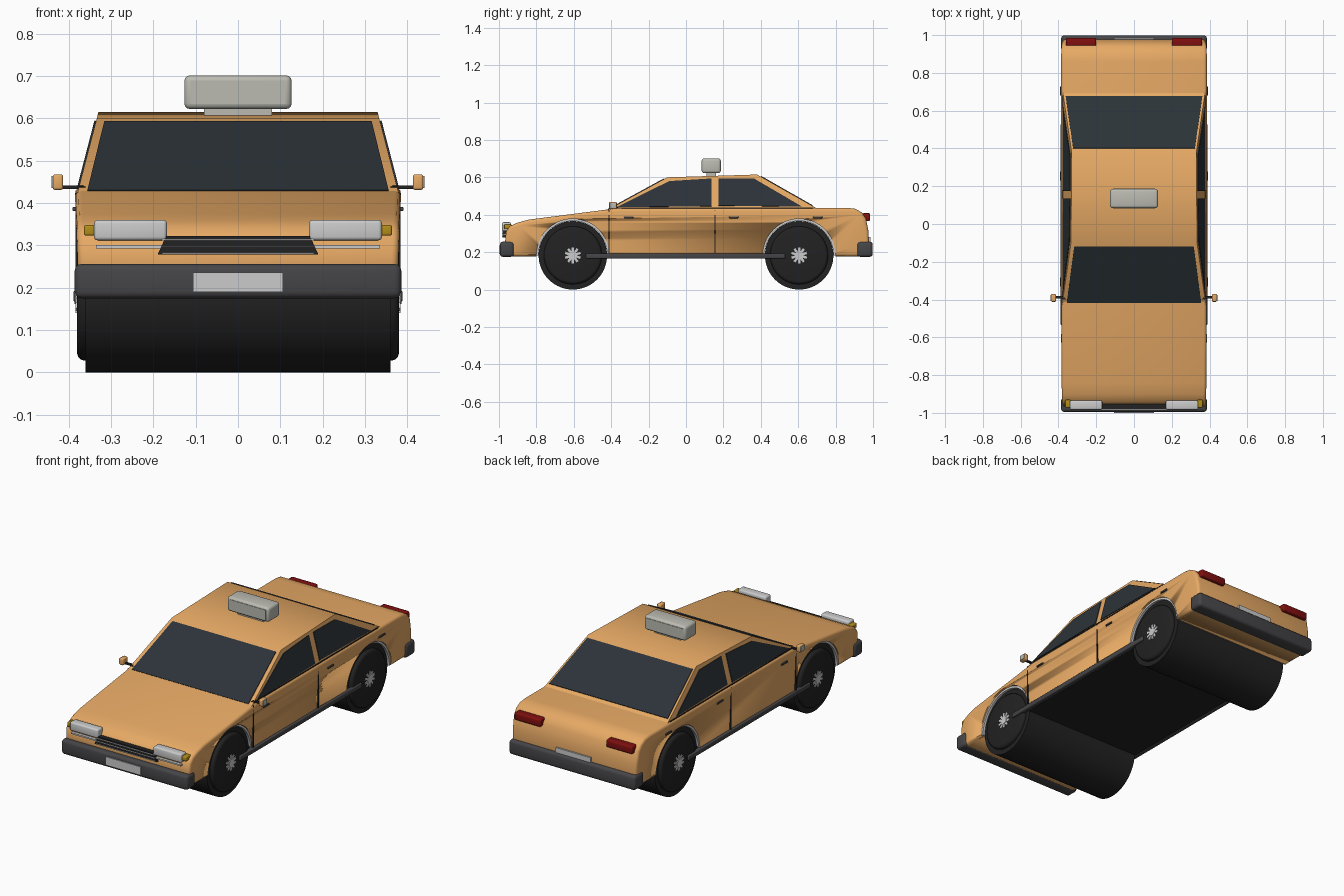
import bpy
import bmesh
from math import cos, sin, pi, radians
from mathutils import Matrix

if "Cube" in bpy.data.objects:
    bpy.data.objects.remove(bpy.data.objects["Cube"], do_unlink=True)


def material(name, r, g, b, rough=0.5):
    m = bpy.data.materials.new(name)
    m.use_nodes = True
    m.diffuse_color = (r, g, b, 1)
    bsdf = m.node_tree.nodes["Principled BSDF"]
    bsdf.inputs["Base Color"].default_value = (r, g, b, 1)
    bsdf.inputs["Roughness"].default_value = rough
    return m


PAINT = material("orange_paint", 0.8, 0.4, 0.13)
GLASS = material("dark_glass", 0.025, 0.033, 0.04)
RUBBER = material("black_rubber", 0.016, 0.016, 0.016)
BUMPER = material("grey_plastic", 0.06, 0.06, 0.065)
CHROME = material("light_metal", 0.55, 0.55, 0.55)
SIGN = material("sign_plastic", 0.5, 0.5, 0.45)
RED = material("tail_red", 0.22, 0.005, 0.005)
AMBER = material("amber", 0.45, 0.27, 0.01)
SIDES = (("left", 1), ("right", -1))


def finish(name, bm, mat, bevel=0, segments=3, smooth=True):
    bmesh.ops.recalc_face_normals(bm, faces=bm.faces)
    mesh = bpy.data.meshes.new(name)
    bm.to_mesh(mesh)
    bm.free()
    ob = bpy.data.objects.new(name, mesh)
    bpy.context.collection.objects.link(ob)
    mesh.materials.append(mat)
    if bevel:
        mod = ob.modifiers.new("Bevel", "BEVEL")
        mod.width, mod.segments = bevel, segments
        mod.limit_method, mod.angle_limit = "ANGLE", radians(40)
    bpy.ops.object.select_all(action="DESELECT")
    ob.select_set(True)
    bpy.context.view_layer.objects.active = ob
    for mod in list(ob.modifiers):
        bpy.ops.object.modifier_apply(modifier=mod.name)
    if smooth:
        bpy.ops.object.shade_smooth_by_angle(angle=radians(35))
    return ob


def box(name, x, y, z, mat, bevel=0):
    """Box from (min, max) pairs."""
    bm = bmesh.new()
    bmesh.ops.create_cube(bm, size=1)
    for v in bm.verts:
        for i, (lo, hi) in enumerate((x, y, z)):
            v.co[i] = (lo + hi) / 2 + v.co[i] * (hi - lo)
    return finish(name, bm, mat, bevel)


def paired(name, x, *args, **kw):
    for side, s in SIDES:
        box(f"{side}_{name}", sorted((s * x[0], s * x[1])), *args, **kw)


def prism(name, profile, half_width, mat, bevel=0):
    """Side profile (y, z) spanned across x, its width depending on height."""
    bm = bmesh.new()
    rings = [[bm.verts.new((s * half_width(z), y, z)) for y, z in profile] for s in (-1, 1)]
    for ring in rings:
        bm.faces.new(ring)
    for i in range(len(profile)):
        j = (i + 1) % len(profile)
        bm.faces.new((rings[0][i], rings[0][j], rings[1][j], rings[1][i]))
    return finish(name, bm, mat, bevel)


def panel(name, points, mat, thickness=0.008):
    """Flat pane, thickened evenly about its plane."""
    bm = bmesh.new()
    face = bm.faces.new([bm.verts.new(p) for p in points])
    face.normal_update()
    n = face.normal.copy()
    new = bmesh.ops.extrude_face_region(bm, geom=[face])["geom"]
    for v in [g for g in new if isinstance(g, bmesh.types.BMVert)]:
        v.co += n * thickness
    for v in bm.verts:
        v.co -= n * thickness / 2
    return finish(name, bm, mat, smooth=False)


def cylinder(name, x, y, z, radius, mat, bevel=0, sides=64):
    bm = bmesh.new()
    bmesh.ops.create_cone(bm, cap_ends=True, segments=sides, radius1=radius, radius2=radius, depth=x[1] - x[0],
                          matrix=Matrix.Translation(((x[0] + x[1]) / 2, y, z)) @ Matrix.Rotation(pi / 2, 4, "Y"))
    return finish(name, bm, mat, bevel)


AXLES = (("front", -0.605), ("rear", 0.605))
HUB = 0.183

# Lower body with wheel arches cut through
body = prism("body", [(-0.955, 0.178), (-0.967, 0.26), (-0.962, 0.31), (-0.94, 0.34), (-0.9, 0.358),
                      (-0.84, 0.374), (-0.42, 0.428), (-0.38, 0.434), (0.86, 0.437), (0.905, 0.432),
                      (0.94, 0.412), (0.962, 0.38), (0.976, 0.31), (0.978, 0.25), (0.968, 0.178)],
             lambda z: 0.386 - (0.437 - z) * 0.04, PAINT, bevel=0.016)
for end, y in AXLES:
    cutter = cylinder("arch_cutter", (-0.5, 0.5), y, HUB, 0.195, PAINT)
    cutter.hide_render = True
    mod = body.modifiers.new("Arch", "BOOLEAN")
    mod.operation, mod.solver, mod.object = "DIFFERENCE", "EXACT", cutter
    bpy.ops.object.select_all(action="DESELECT")
    body.select_set(True)
    bpy.context.view_layer.objects.active = body
    bpy.ops.object.modifier_apply(modifier=mod.name)
    bpy.data.objects.remove(cutter, do_unlink=True)
    arc = [(r, pi * i / 32) for r, steps in ((0.197, range(33)), (0.184, range(32, -1, -1))) for i in steps]
    prism(f"{end}_arch_lining", [(y + r * cos(a), HUB + r * sin(a)) for r, a in arc], lambda z: 0.372, CHROME)
box("floor", (-0.365, 0.365), (-0.425, 0.425), (0.168, 0.2), RUBBER)


# Cabin with sloping sides
def cabin_x(z):
    return 0.378 - (z - 0.43) * 0.26


prism("cabin", [(-0.43, 0.42), (-0.1, 0.6), (0.38, 0.615), (0.715, 0.425)], cabin_x, PAINT)


# Windows
def cross_pane(name, low, high):
    (xl, yl, zl), (xh, yh, zh) = low, high
    panel(name, [(-xl, yl, zl), (xl, yl, zl), (xh, yh, zh), (-xh, yh, zh)], GLASS)


cross_pane("windscreen", (0.356, -0.417, 0.427), (0.316, -0.118, 0.59))
cross_pane("rear_window", (0.362, 0.676, 0.447), (0.322, 0.4, 0.604))
FRONT_PANE = [(-0.37, 0.44), (-0.09, 0.579), (0.135, 0.593), (0.135, 0.445)]
REAR_PANE = [(0.175, 0.448), (0.175, 0.594), (0.365, 0.592), (0.62, 0.443)]
for side, s in SIDES:
    for name, pane in (("front", FRONT_PANE), ("rear", REAR_PANE)):
        panel(f"{side}_{name}_window", [(s * cabin_x(z), y, z) for y, z in pane], GLASS)

# Wheels: full-width rollers with raised outer discs and spoked hubs
for end, y in AXLES:
    cylinder(f"{end}_wheel_roller", (-0.36, 0.36), y, HUB, 0.183, RUBBER)
    for side, s in SIDES:
        disc = sorted((s * 0.34, s * 0.38))
        cylinder(f"{end}_{side}_wheel_disc", disc, y, HUB, 0.155, RUBBER, bevel=0.016)
        cylinder(f"{end}_{side}_hub", sorted((s * 0.37, s * 0.386)), y, HUB, 0.022, CHROME, sides=20)
        bm = bmesh.new()
        for i in range(10):
            turn = Matrix.Translation((s * 0.378, y, HUB)) @ Matrix.Rotation(i * pi / 5, 4, "X")
            bmesh.ops.create_cube(bm, size=1, matrix=turn @ Matrix.Translation((0, 0, 0.026))
                                  @ Matrix.Diagonal((0.012, 0.013, 0.034, 1)))
        finish(f"{end}_{side}_spokes", bm, CHROME)

# Bumpers and number plates
box("front_bumper", (-0.386, 0.386), (-0.995, -0.92), (0.175, 0.256), BUMPER, bevel=0.016)
box("rear_bumper", (-0.386, 0.386), (0.915, 0.998), (0.175, 0.256), BUMPER, bevel=0.016)
box("front_plate", (-0.106, 0.106), (-1.0, -0.98), (0.19, 0.236), CHROME)
box("rear_plate", (-0.106, 0.106), (0.96, 0.986), (0.235, 0.282), CHROME)

# Grille with slats
panel("grille", [(-0.19, -0.965, 0.278), (0.19, -0.965, 0.278), (0.17, -0.965, 0.322), (-0.17, -0.965, 0.322)],
      RUBBER, thickness=0.03)
for i in range(3):
    z = 0.28 + i * 0.016
    box(f"grille_slat_{i + 1}", (-0.18, 0.18), (-0.984, -0.965), (z, z + 0.003), CHROME)

# Lamps
paired("headlight", (0.168, 0.34), (-0.983, -0.935), (0.312, 0.36), CHROME, bevel=0.008)
paired("headlight_trim", (0.175, 0.335), (-0.978, -0.95), (0.293, 0.301), CHROME)
paired("indicator", (0.335, 0.364), (-0.972, -0.93), (0.323, 0.348), AMBER, bevel=0.005)
paired("tail_light", (0.2, 0.36), (0.94, 0.985), (0.366, 0.408), RED, bevel=0.008)

# Sills, door seams, waist line and handles
paired("sill", (0.365, 0.389), (-0.535, 0.53), (0.166, 0.193), BUMPER, bevel=0.005)
for name, y in (("front", -0.412), ("middle", 0.155)):
    paired(f"{name}_door_seam", (0.36, 0.3845), (y - 0.003, y + 0.003), (0.195, 0.425), RUBBER)
paired("waist_line", (0.36, 0.379), (-0.4, 0.68), (0.434, 0.439), RUBBER)
for i, y in enumerate((-0.307, 0.255, 0.704)):
    paired(f"handle_{i + 1}", (0.375, 0.391), (y - 0.025, y + 0.025), (0.381, 0.391), BUMPER, bevel=0.003)

# Door mirrors
paired("mirror_stem", (0.365, 0.416), (-0.394, -0.382), (0.433, 0.442), RUBBER)
paired("mirror_housing", (0.413, 0.438), (-0.412, -0.37), (0.431, 0.468), PAINT, bevel=0.006)
paired("mirror_cap", (0.434, 0.441), (-0.408, -0.374), (0.435, 0.464), SIGN, bevel=0.002)

# Roof sign
box("roof_sign", (-0.127, 0.127), (0.084, 0.186), (0.622, 0.702), SIGN, bevel=0.014)
box("roof_sign_foot", (-0.08, 0.08), (0.11, 0.16), (0.6, 0.624), SIGN)
box("roof_sign_face", (-0.112, 0.112), (0.082, 0.188), (0.634, 0.69), SIGN)
